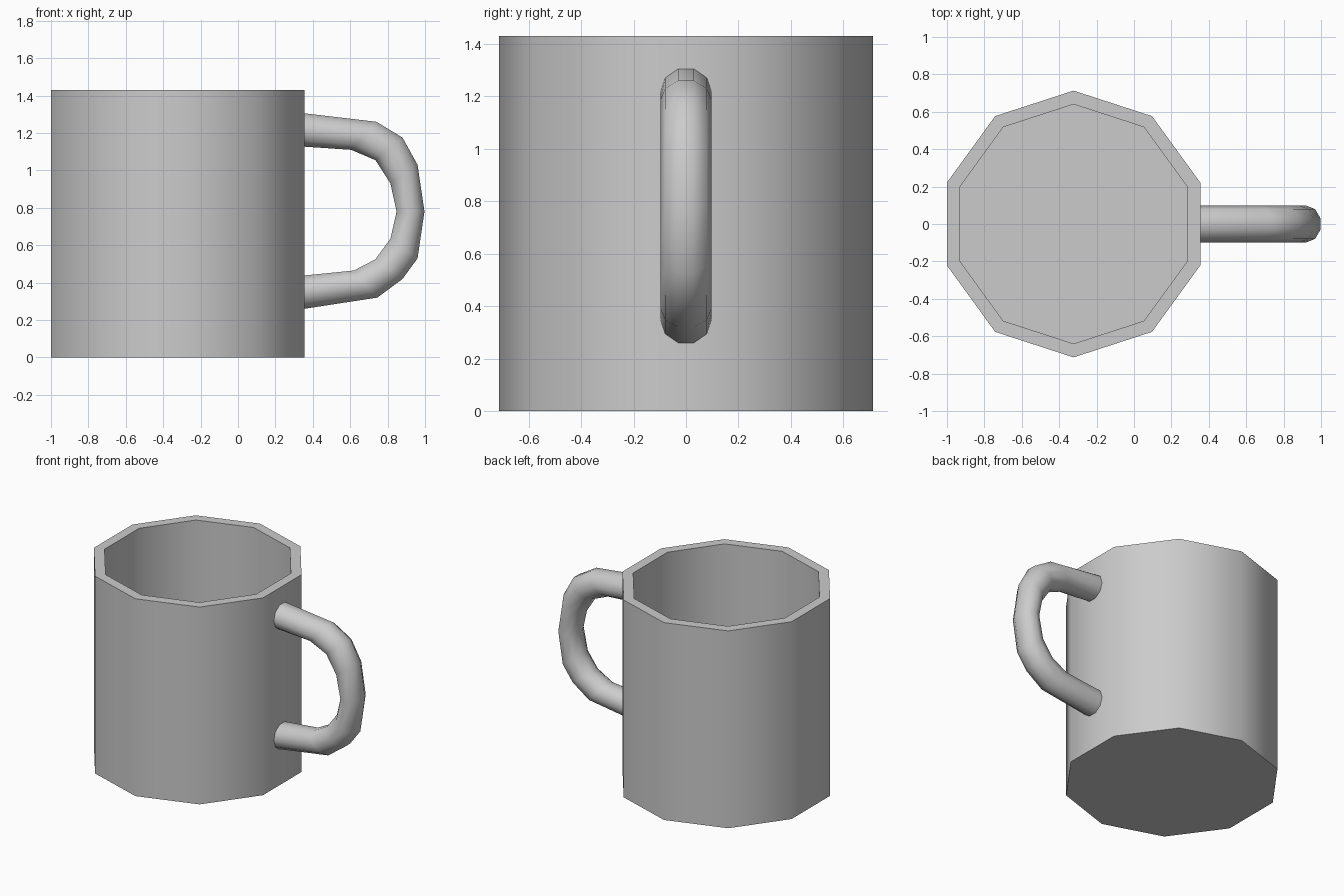
import bpy
import bmesh
from math import cos, sin, tau, radians
from mathutils import Vector

SIDES = 10

default_cube = bpy.data.objects.get("Cube")
if default_cube:
    bpy.data.objects.remove(default_cube, do_unlink=True)

grey = bpy.data.materials.new("light grey ceramic")
grey.use_nodes = True
colour = (0.6, 0.6, 0.6, 1)
grey.diffuse_color = colour
grey.node_tree.nodes["Principled BSDF"].inputs["Base Color"].default_value = colour


def ring(centre, u, v):
    """Ten-sided ring spanned by the half-axes u and v, with a corner on u."""
    return [centre + u * cos(tau * i / SIDES) + v * sin(tau * i / SIDES)
            for i in range(SIDES)]


def loft(name, rings):
    """Skin a row of rings and close both ends."""
    bm = bmesh.new()
    rows = [[bm.verts.new(p) for p in r] for r in rings]
    for a, b in zip(rows, rows[1:]):
        for i in range(SIDES):
            j = (i + 1) % SIDES
            bm.faces.new((a[i], a[j], b[j], b[i]))
    bm.faces.new(rows[0][::-1])
    bm.faces.new(rows[-1])
    bmesh.ops.recalc_face_normals(bm, faces=bm.faces)
    mesh = bpy.data.meshes.new(name)
    bm.to_mesh(mesh)
    bm.free()
    mesh.materials.append(grey)
    obj = bpy.data.objects.new(name, mesh)
    bpy.context.collection.objects.link(obj)
    bpy.ops.object.select_all(action="DESELECT")
    obj.select_set(True)
    bpy.context.view_layer.objects.active = obj
    bpy.ops.object.shade_smooth_by_angle(angle=radians(50))


# Mug body: outer wall, flat rim, inner wall and floor, as (radius, height)
body_profile = [(0.713, 0), (0.713, 1.43), (0.64, 1.43), (0.64, 0.07)]
loft("mug_body", [ring(Vector((-0.323, 0, z)), Vector((0, r, 0)), Vector((r, 0, 0)))
                  for r, z in body_profile])

# Handle: outer and inner edge of each tube section, as (x, z) pairs
handle_sections = [
    ((0.34, 1.307), (0.34, 1.128)),
    ((0.74, 1.26), (0.605, 1.11)),
    ((0.88, 1.175), (0.735, 1.055)),
    ((0.96, 1.03), (0.815, 0.93)),
    ((0.997, 0.78), (0.848, 0.78)),
    ((0.96, 0.53), (0.815, 0.635)),
    ((0.88, 0.42), (0.735, 0.525)),
    ((0.745, 0.32), (0.62, 0.465)),
    ((0.34, 0.258), (0.34, 0.437)),
]
handle_rings = []
for outer, inner in handle_sections:
    o = Vector((outer[0], 0, outer[1]))
    n = Vector((inner[0], 0, inner[1]))
    half = (o - n) / 2 / cos(tau / SIDES / 2)
    handle_rings.append(ring((o + n) / 2, Vector((0, 0.098, 0)), half))
loft("handle", handle_rings)
